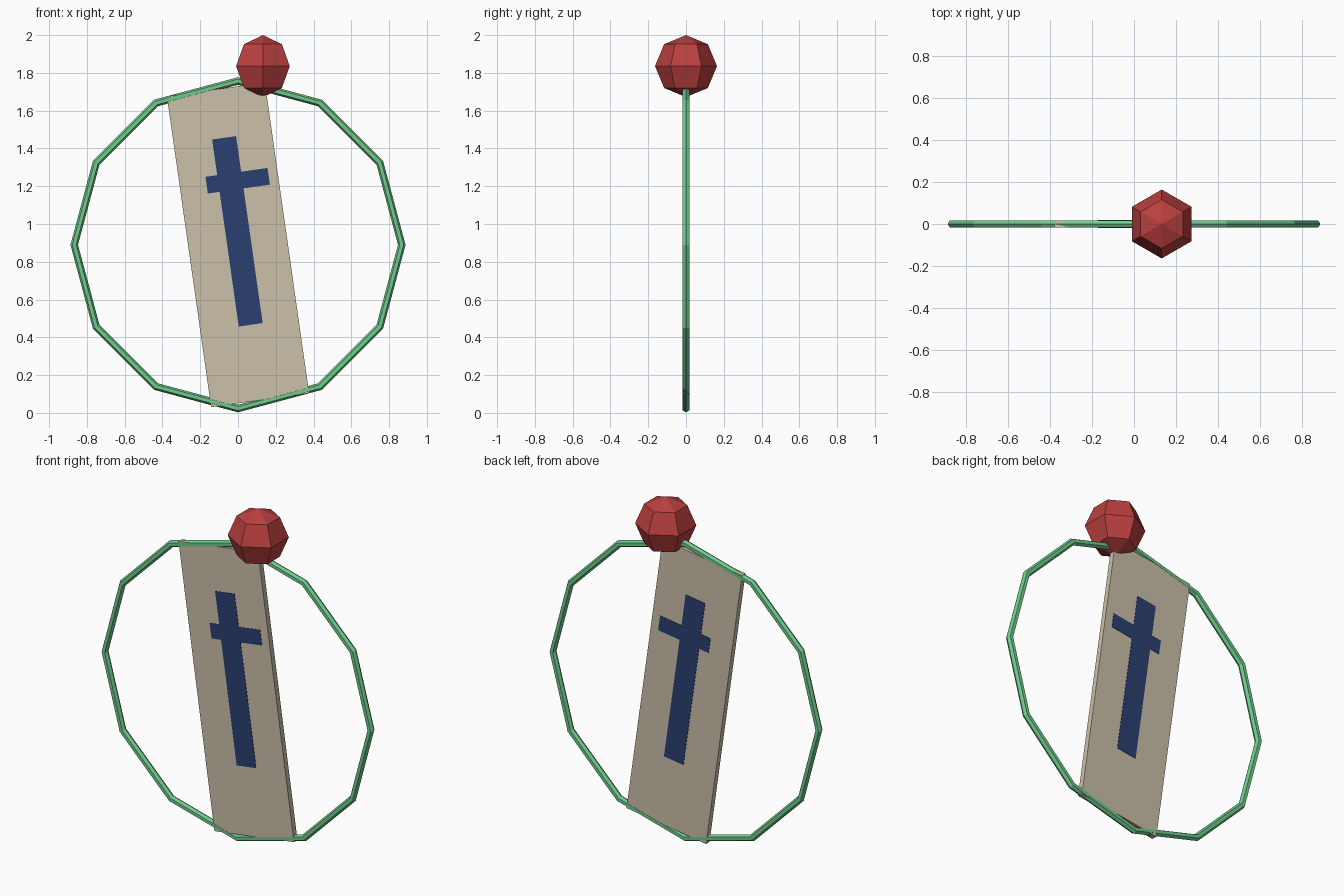
import bpy, bmesh, math
from mathutils import Matrix, Vector

if "Cube" in bpy.data.objects:
    bpy.data.objects.remove(bpy.data.objects["Cube"])

TILT = Matrix.Rotation(math.radians(-8.1), 4, 'Y')   # panel leans to the left
CENTRE = Vector((0, 0, 0.89))


def material(name, rgb):
    m = bpy.data.materials.new(name)
    m.diffuse_color = (*rgb, 1)
    m.use_nodes = True
    m.node_tree.nodes["Principled BSDF"].inputs["Base Color"].default_value = m.diffuse_color
    return m


def add(name, bm, mat):
    bmesh.ops.recalc_face_normals(bm, faces=bm.faces)
    me = bpy.data.meshes.new(name)
    bm.to_mesh(me)
    bm.free()
    me.materials.append(mat)
    ob = bpy.data.objects.new(name, me)
    bpy.context.collection.objects.link(ob)
    return ob


def tilted_box(name, x, z, w, d, h, mat):
    """Box given in the panel's own leaning frame."""
    bm = bmesh.new()
    bmesh.ops.create_cube(bm, size=1)
    place = (Matrix.Translation(CENTRE) @ TILT @ Matrix.Translation((x, 0, z))
             @ Matrix.Diagonal((w, d, h, 1)))
    bmesh.ops.transform(bm, matrix=place, verts=bm.verts)
    return add(name, bm, mat)


green = material("green", (0.16, 0.60, 0.27))
tan = material("tan", (0.60, 0.53, 0.40))
blue = material("navy blue", (0.024, 0.05, 0.165))
red = material("red", (0.50, 0.05, 0.05))

# Twelve-sided ring with a hexagonal tube
bpy.ops.mesh.primitive_torus_add(major_segments=12, minor_segments=6,
                                 major_radius=0.867, minor_radius=0.02,
                                 location=CENTRE, rotation=(math.pi / 2, 0, 0))
ring = bpy.context.object
ring.name = "ring"
ring.data.materials.append(green)

# Leaning panel with a cross that shows on both faces
tilted_box("panel", 0, 0, 0.524, 0.033, 1.662, tan)
tilted_box("cross_upright", 0.007, 0.071, 0.128, 0.037, 1.0, blue)
tilted_box("cross_arm", 0.046, 0.336, 0.332, 0.0368, 0.089, blue)

# Low-poly ball on top, with corners facing front and back
bm = bmesh.new()
bmesh.ops.create_uvsphere(bm, u_segments=6, v_segments=4, radius=0.164)
if max(v.co.y for v in bm.verts) < 0.16:
    bmesh.ops.rotate(bm, verts=bm.verts, matrix=Matrix.Rotation(math.pi / 6, 3, 'Z'))
bmesh.ops.translate(bm, verts=bm.verts, vec=(0.132, 0, 1.836))
add("ball", bm, red)
